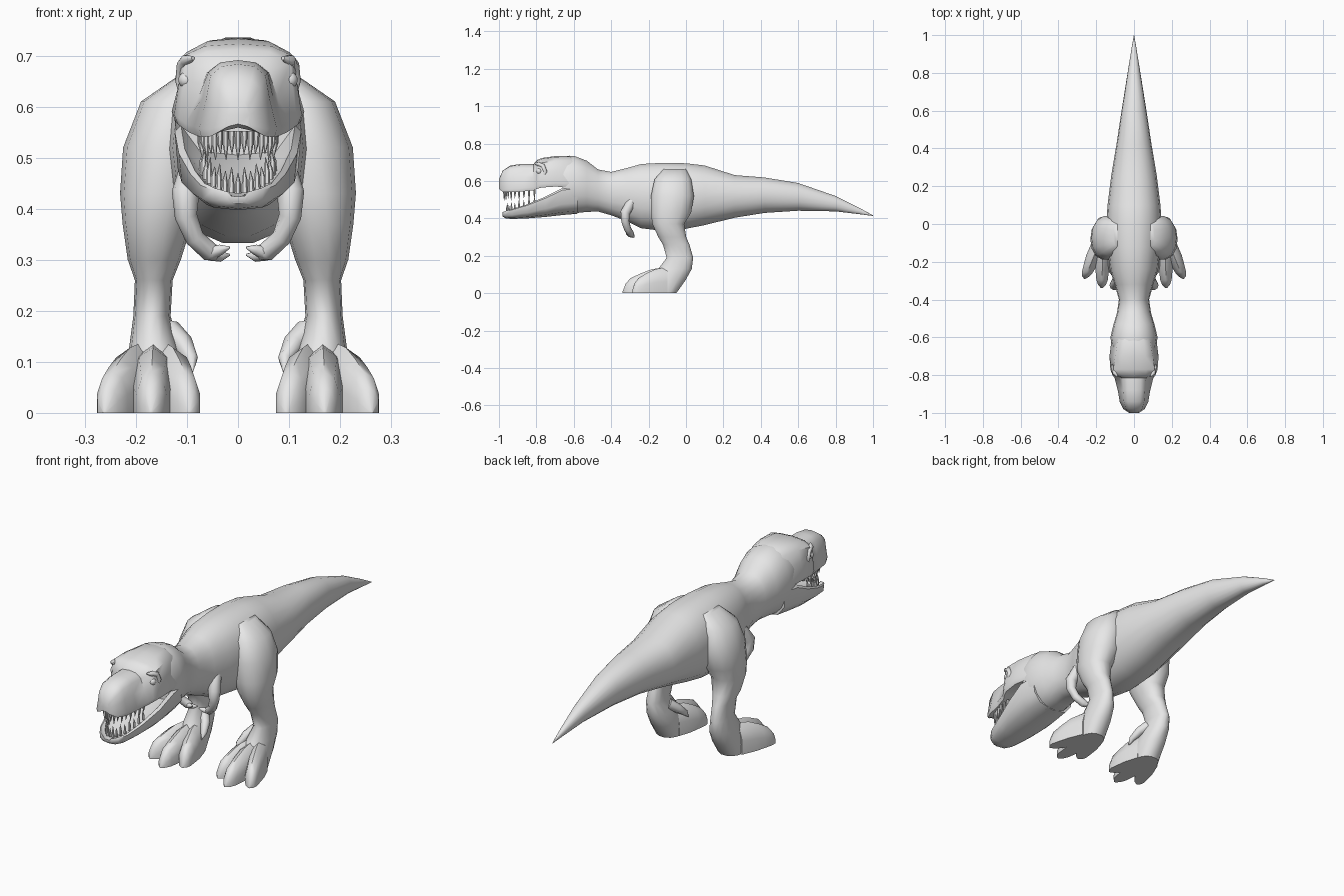
import bpy, bmesh, math
from mathutils import Vector

cube = bpy.data.objects.get("Cube")
if cube:
    bpy.data.objects.remove(cube, do_unlink=True)

GREY = (0.8, 0.8, 0.8, 1)
skin = bpy.data.materials.new("plain grey")
skin.use_nodes = True
skin.diffuse_color = GREY
skin.node_tree.nodes["Principled BSDF"].inputs["Base Color"].default_value = GREY


def finish(name, bm, angle=50):
    bmesh.ops.recalc_face_normals(bm, faces=bm.faces)
    mesh = bpy.data.meshes.new(name)
    bm.to_mesh(mesh)
    bm.free()
    mesh.materials.append(skin)
    ob = bpy.data.objects.new(name, mesh)
    bpy.context.collection.objects.link(ob)
    bpy.ops.object.select_all(action='DESELECT')
    ob.select_set(True)
    bpy.context.view_layer.objects.active = ob
    bpy.ops.object.shade_smooth_by_angle(angle=math.radians(angle))
    return ob


def loft(bm, rings):
    """Skin a row of closed rings and cap both ends."""
    rows = [[bm.verts.new(p) for p in r] for r in rings]
    n = len(rows[0])
    for a, b in zip(rows, rows[1:]):
        for i in range(n):
            j = (i + 1) % n
            bm.faces.new((a[i], a[j], b[j], b[i]))
    bm.faces.new(rows[0])
    bm.faces.new(rows[-1])


def oval(n=16, power=2.0):
    """Unit superellipse."""
    pts = []
    for i in range(n):
        a = 2 * math.pi * i / n
        c, s = math.cos(a), math.sin(a)
        pts.append((math.copysign(abs(c) ** (2 / power), c),
                    math.copysign(abs(s) ** (2 / power), s)))
    return pts


def mirrored(half):
    """Close a half profile across the centre plane."""
    return half + [(-x, y, z) for x, y, z in reversed(half) if abs(x) > 1e-5]


def tube(bm, path, radii, n=10):
    pts = [Vector(p) for p in path]
    rings = []
    for i, (p, r) in enumerate(zip(pts, radii)):
        d = (pts[min(i + 1, len(pts) - 1)] - pts[max(i - 1, 0)]).normalized()
        u = d.cross(Vector((0, 1, 0))).normalized()
        v = d.cross(u)
        rings.append([p + u * c * r + v * s * r for c, s in oval(n)])
    loft(bm, rings)


# Neck, torso and tail: y, half width, top, bottom
body = [(-.66, .115, .73, .43), (-.6, .125, .737, .425), (-.53, .108, .71, .433),
        (-.47, .09, .663, .435), (-.4, .08, .65, .415), (-.32, .102, .67, .385),
        (-.24, .128, .693, .345), (-.12, .142, .7, .33), (0, .147, .697, .342),
        (.1, .14, .685, .362), (.26, .12, .633, .402), (.42, .093, .62, .428),
        (.6, .066, .59, .44), (.8, .034, .52, .437), (.93, .013, .455, .422),
        (1, .001, .416, .413)]
bm = bmesh.new()
loft(bm, [[(c * w, y, (t + b) / 2 + s * (t - b) / 2) for c, s in oval(18, 2.2)]
          for y, w, t, b in body])
finish("body_and_tail", bm)

# Skull: y, top half width, lip half width, top, lip height
skull = [(-.55, .06, .1, .7, .56), (-.62, .085, .12, .735, .566),
         (-.7, .1, .13, .733, .57), (-.77, .11, .125, .723, .565),
         (-.797, .103, .115, .712, .558), (-.815, .06, .103, .69, .55),
         (-.88, .058, .086, .691, .543), (-.94, .054, .076, .683, .54),
         (-.98, .043, .056, .655, .542), (-1, .02, .026, .61, .558)]
bm = bmesh.new()
rings = []
for y, a, b, t, l in skull:
    h = t - l
    rings.append(mirrored([(0, y, t), (a * .6, y, t - h * .03), (a, y, t - h * .16),
                           (a * .6 + b * .4, y, t - h * .5), (b, y, l + h * .12),
                           (b * .94, y, l), (b * .6, y, l + h * .08), (0, y, l + h * .15)]))
loft(bm, rings)
finish("skull", bm)

# Lower jaw: y, half width, rim height, bottom
jaw = [(-.58, .115, .57, .425), (-.66, .124, .563, .418), (-.75, .116, .517, .408),
       (-.85, .094, .475, .4), (-.93, .073, .45, .397), (-.965, .05, .44, .4),
       (-.98, .022, .433, .41)]
bm = bmesh.new()
rings = []
for y, w, t, b in jaw:
    h = t - b
    rings.append(mirrored([(0, y, t - h * .4), (w * .6, y, t - h * .35), (w * .9, y, t),
                           (w, y, t - h * .08), (w * .95, y, b + h * .4),
                           (w * .65, y, b + h * .1), (0, y, b)]))
loft(bm, rings)
finish("lower_jaw", bm)


# Teeth in two arched rows
def teeth(name, count, half_width, back, depth, lower):
    bm = bmesh.new()
    for i in range(count):
        a = math.pi * (i / (count - 1) - .5) * .96
        x, y = half_width * math.sin(a), back - depth * math.cos(a)
        size = .045 + .012 * (i % 2)
        z, tip = .552, .552 - size
        if lower:
            z = .432 - .3 * (-.95 - y)
            tip = z + size * .9
        loft(bm, [[(x * k + c * r, y + s * r, zz) for c, s in oval(6)]
                  for r, zz, k in ((.0065, z, 1), (.0055, (z + tip) / 2, 1), (.0006, tip, .95))])
    finish(name, bm)


teeth("upper_teeth", 19, .074, -.8, .172, False)
teeth("lower_teeth", 17, .07, -.8, .158, True)

# Leg: height, back-front range in y, inner-outer range in x
leg = [(.665, -.12, 0, .06, .11), (.61, -.17, .03, .05, .19), (.52, -.19, .045, .05, .225),
       (.43, -.19, .03, .07, .231), (.37, -.182, -.008, .09, .226), (.3, -.15, .003, .112, .216),
       (.26, -.125, .02, .128, .202), (.19, -.105, .04, .132, .205), (.13, -.15, .033, .115, .213),
       (.07, -.18, 0, .105, .22), (0, -.19, -.05, .105, .22)]
toes = {"outer": ((.185, -.1), (.26, -.29)), "middle": ((.165, -.1), (.17, -.34)),
        "inner": ((.145, -.1), (.095, -.285))}
toe_shape = [(0, .04, .14), (.35, .042, .128), (.6, .036, .105), (.82, .03, .08),
             (.93, .02, .05), (1, .004, .006)]
arch = [(-1, 0), (-1, .45), (-.65, .85), (0, 1), (.65, .85), (1, .45), (1, 0)]

for side, m in (("left", 1), ("right", -1)):
    bm = bmesh.new()
    loft(bm, [[(m * ((x0 + x1) / 2 + c * (x1 - x0) / 2), (y0 + y1) / 2 + s * (y1 - y0) / 2, z)
               for c, s in oval(14, 2.2)] for z, y0, y1, x0, x1 in leg])
    finish(side + "_leg", bm)

    for which, (base, tip) in toes.items():
        bm = bmesh.new()
        rings = []
        for t, w, h in toe_shape:
            x = base[0] + (tip[0] - base[0]) * t
            y = base[1] + (tip[1] - base[1]) * t
            rings.append([(m * (x + c * w), y, s * h) for c, s in arch])
        loft(bm, rings)
        finish(side + "_" + which + "_toe", bm)

    # Small raised inner toe
    bm = bmesh.new()
    tube(bm, [(m * .135, -.06, .16), (m * .108, -.09, .135), (m * .092, -.125, .105),
              (m * .09, -.145, .08)], [.025, .021, .014, .002], 8)
    finish(side + "_dewclaw", bm)

    # Arm with two clawed fingers
    bm = bmesh.new()
    tube(bm, [(m * .085, -.29, .49), (m * .103, -.325, .43), (m * .102, -.325, .385),
              (m * .085, -.312, .343), (m * .055, -.295, .315), (m * .04, -.293, .312)],
         [.026, .027, .022, .019, .019, .014])
    for dy, dz in ((-.018, .012), (.012, -.002)):
        tube(bm, [(m * .055, -.295, .312), (m * .033, -.295 + dy, .308 + dz),
                  (m * .016, -.293 + dy * 1.3, .312 + dz)], [.014, .01, .002], 8)
    finish(side + "_arm", bm)

    # Eye with a bony rim around it
    bm = bmesh.new()
    bmesh.ops.create_uvsphere(bm, u_segments=12, v_segments=8, radius=.016)
    bmesh.ops.translate(bm, verts=bm.verts, vec=(m * .101, -.785, .652))
    finish(side + "_eye", bm)
    bm = bmesh.new()
    tube(bm, [(m * .088, -.808, .695), (m * .102, -.79, .69), (m * .108, -.765, .682),
              (m * .112, -.752, .65), (m * .11, -.765, .617)],
         [.004, .012, .012, .011, .004], 8)
    finish(side + "_brow", bm)
